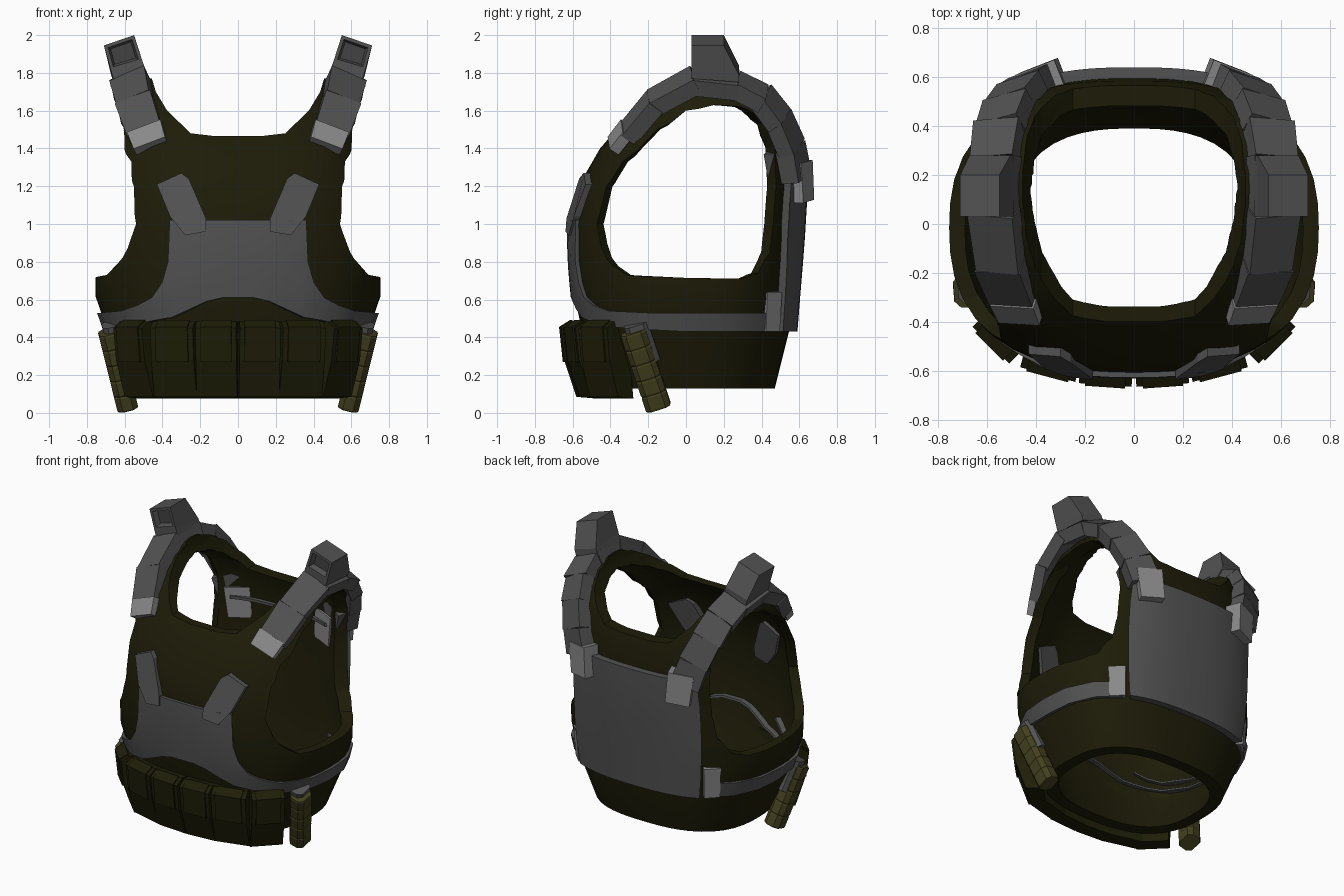
import bpy, bmesh
from math import sin, cos, radians
from mathutils import Vector as V

cube = bpy.data.objects.get("Cube")
if cube:
    bpy.data.objects.remove(cube, do_unlink=True)


def material(name, r, g, b):
    m = bpy.data.materials.new(name)
    m.use_nodes = True
    m.diffuse_color = (r, g, b, 1)
    bsdf = next(n for n in m.node_tree.nodes if n.type == 'BSDF_PRINCIPLED')
    bsdf.inputs["Base Color"].default_value = (r, g, b, 1)
    bsdf.inputs["Roughness"].default_value = 0.8
    return m


FABRIC = material("dark olive fabric", .0125, .0115, .0025)
POUCH = material("pouch olive", .013, .0125, .0025)
MAG = material("magazine olive", .056, .052, .013)
GREY = material("plate grey", .085, .085, .085)
DARK = material("recess grey", .055, .055, .055)
LIGHT = material("clip light grey", .25, .25, .25)


def loft(name, loops, mat, mirror=False, smooth=0):
    """Skin a list of equal loops and cap both ends."""
    bm = bmesh.new()
    rows = [[bm.verts.new(p) for p in loop] for loop in loops]
    n = len(rows[0])
    for a, b in zip(rows, rows[1:]):
        for i in range(n):
            j = (i + 1) % n
            bm.faces.new((a[i], a[j], b[j], b[i]))
    bm.faces.new(rows[0])
    bm.faces.new(rows[-1])
    bmesh.ops.recalc_face_normals(bm, faces=bm.faces)
    me = bpy.data.meshes.new(name)
    bm.to_mesh(me)
    bm.free()
    ob = bpy.data.objects.new(name, me)
    bpy.context.collection.objects.link(ob)
    me.materials.append(mat)
    if mirror:
        mod = ob.modifiers.new("mirror", 'MIRROR')
        mod.use_mirror_merge = False
    if smooth:
        shade(ob, smooth)
    return ob


def select(ob):
    bpy.ops.object.select_all(action='DESELECT')
    ob.select_set(True)
    bpy.context.view_layer.objects.active = ob


def shade(ob, degrees):
    select(ob)
    bpy.ops.object.shade_smooth_by_angle(angle=radians(degrees))


# Torso sections: height, half width, front y, back y, squareness
LEVELS = [(.13, .565, -.47, .47, 2.6), (.43, .69, -.55, .545, 2.6), (.62, .755, -.59, .56, 2.5),
          (.8, .755, -.605, .575, 2.5), (1.0, .73, -.61, .59, 2.5), (1.2, .705, -.57, .6, 2.6),
          (1.4, .66, -.455, .585, 2.9), (1.55, .625, -.325, .54, 3.2), (1.65, .6, -.2, .47, 3.4),
          (1.72, .54, -.09, .38, 3.4), (1.77, .47, .02, .27, 3.4)]


def section(z):
    for a, b in zip(LEVELS, LEVELS[1:]):
        if z <= b[0]:
            break
    t = max(0, min(1, (z - a[0]) / (b[0] - a[0])))
    return [p + (q - p) * t for p, q in zip(a, b)][1:]


def hull(deg, z, off=0, drop=0):
    """Point on the torso; 0 degrees is the front, 90 the left side."""
    X, yf, yb, n = section(z)
    s, c = sin(radians(deg)), cos(radians(deg))
    r = (abs(s / (X + off)) ** n + abs(c / ((yb - yf) / 2 + off)) ** n) ** (-1 / n)
    return V((r * s, (yf + yb) / 2 - r * c, z - drop))


def front(x, z, off):
    X, yf, yb, n = section(z)
    return V((x, (yf + yb) / 2 - (yb - yf) / 2 * (1 - (abs(x) / X) ** n) ** (1 / n) - off, z))


# Vest shell, its wall thicker at the back and hem
ring = [i * 7.5 for i in range(48)]
inner = [[hull(d, l[0], -.08 if l[0] < .2 else -.065 + .015 * cos(radians(d)),
               .08 * max(0, (l[0] - 1.45) / .32)) for d in ring] for l in reversed(LEVELS)]
outer = [[hull(d, l[0]) for d in ring] for l in LEVELS]
vest = loft("vest_shell", inner + outer, FABRIC)

# Arm holes and neck opening
ARM = [(-.41, 1), (-.36, 1.2), (-.28, 1.33), (-.12, 1.5), (0, 1.6), (.12, 1.63), (.24, 1.62),
       (.36, 1.53), (.42, 1.4), (.43, 1.2), (.41, 1), (.38, .85), (.3, .74), (.22, .71),
       (0, .715), (-.22, .73), (-.33, .82)]
cutters = [loft("arm_cutter", [[(side * x, .01 + (y - .01) * s, z) for y, z in ARM]
                               for x, s in ((.2, 1), (.45, 1), (.9, 1.75))], FABRIC) for side in (1, -1)]
NECK = [(.12, 1.465), (.25, 1.48), (.375, 1.6), (.435, 1.7), (.465, 1.8), (.465, 2.2)]
outline = NECK + [(-x, z) for x, z in reversed(NECK)]
cutters.append(loft("neck_cutter", [[(x, y, z) for x, z in outline] for y in (-1, 1)], FABRIC))
for c in cutters:
    c.hide_render = True
    mod = vest.modifiers.new("cut", 'BOOLEAN')
    mod.object, mod.solver = c, 'EXACT'
    select(vest)
    bpy.ops.object.modifier_apply(modifier=mod.name)
    bpy.data.objects.remove(c, do_unlink=True)
shade(vest, 32)


def wrap(name, cols, out, back, mat):
    """Plate that hugs the torso; each column is angle, bottom, top."""
    loops = []
    for d, lo, hi in cols:
        zs = [lo + (hi - lo) * i / 5 for i in range(6)]
        loops.append([hull(d, z, out) for z in zs] + [hull(d, z, back) for z in reversed(zs)])
    return loft(name, loops, mat, smooth=32)


# Front plate running into the side belt, with its seams inside the vest
half = [(8, .61, 1.02), (16, .59, 1.02), (24, .55, 1.02), (32, .51, 1.02), (33, .505, .8),
        (36, .5, .69), (41, .49, .61), (48, .475, .57), (57, .455, .54), (75, .44, .53),
        (90, .43, .53), (105, .43, .53), (120, .43, .53), (134, .43, .53)]
belt = [(-d, a, b) for d, a, b in reversed(half)] + [(0, .61, 1.02)] + half
wrap("front_plate_and_belt", belt, .022, -.02, GREY)
wrap("belt_lower_seam", [(d, a, a + .015) for d, a, b in belt], -.04, -.085, GREY)
for s in (1, -1):
    wrap("belt_upper_seam", [(s * d, b - .015, b) for d, a, b in half if d > 40], -.04, -.085, GREY)

# Back plate and its inner lip
back = range(138, 223, 4)
wrap("back_plate", [(d, .43, 1.27) for d in back], .045, -.02, GREY)
wrap("back_plate_inner_lip", [(d, 1.25, 1.27) for d in back], -.06, -.105, GREY)

# Slanted chest tabs, stitched through the shell
TAB = [(.43, 1.21), (.3, 1.27), (.26, 1.24), (.17, 1.03), (.17, .96), (.28, .94), (.36, 1.04)]
loft("chest_tab", [[front(x, z, o) for x, z in TAB] for o in (-.085, .035)], GREY, True)


def pad(name, p, q, hint, w, t, mat):
    """Block laid along p-q with its outer face on that line."""
    p, q = V(p), V(q)
    along = (q - p).normalized()
    lat = V(hint)
    lat = (lat - along * lat.dot(along)).normalized()
    out = lat.cross(along)
    if out.dot((p + q) / 2 - V((0, .1, 1))) < 0:
        out.negate()
    loops = []
    for e, k in ((p, .94), (q, 1)):
        a, b = e + lat * w * k / 2, e - lat * w * k / 2
        loops.append([a, b, b - out * t, a - out * t])
    return loft(name, loops, mat, True)


# Shoulder strap armour; the last back pad and clip reach through the shell
PATH = [(.5, -.345, 1.5), (.56, -.2, 1.675), (.59, .03, 1.8), (.585, .28, 1.775),
        (.565, .43, 1.7), (.53, .53, 1.57), (.475, .6, 1.41), (.425, .63, 1.25)]
FRONT_LAT, BACK_LAT = (.9, 0, -.42), (.9, -.35, -.25)
for i, (p, q) in enumerate(zip(PATH, PATH[1:])):
    pad("shoulder_pad", p, q, FRONT_LAT if i < 4 else BACK_LAT, .2, .17 if i > 5 else .09, GREY)
pad("strap_front_clip", (.47, -.41, 1.43), (.5, -.34, 1.52), FRONT_LAT, .19, .06, LIGHT)
pad("strap_back_clip", (.385, .65, 1.12), (.405, .64, 1.33), (.9, -.35, -.1), .17, .19, LIGHT)
pad("belt_back_clip", (.525, .46, .43), (.535, .47, .64), (.7, -.7, 0), .11, .08, LIGHT)

# Shoulder box with recessed front
box = loft("shoulder_box", [
    [(.49, .03, 1.82), (.66, .03, 1.77), (.66, .28, 1.75), (.49, .28, 1.8)],
    [(.505, .03, 1.86), (.672, .03, 1.81), (.672, .28, 1.79), (.505, .28, 1.84)],
    [(.55, .03, 2), (.71, .03, 1.945), (.71, .2, 1.945), (.55, .2, 2)]], GREY, True)
box.data.materials.append(DARK)
bm = bmesh.new()
bm.from_mesh(box.data)
bm.normal_update()
face = max((f for f in bm.faces if f.normal.y < -.9), key=lambda f: f.calc_area())
bmesh.ops.inset_region(bm, faces=[face], thickness=.025)
bmesh.ops.inset_region(bm, faces=[face], thickness=.015, depth=-.04)
face.material_index = 1
bm.to_mesh(box.data)
bm.free()

# Front pouches with flaps
BODY = [(0, .45), (.02, .28), (.085, .085), (.2, .075), (.15, .48), (.05, .485)]
FLAP = [(-.009, .455), (.011, .27), (.035, .27), (.06, .47), (.05, .492)]


def pouch(name, a, b, profile, shrink):
    a, b = V(a), V(b)
    inward = V((a.y - b.y, b.x - a.x, 0)).normalized()
    if inward.y < 0:
        inward.negate()
    a, b = a.lerp(b, shrink), b.lerp(a, shrink)
    loft(name, [[e + inward * d + V((0, 0, z)) for d, z in profile] for e in (a, b)], POUCH, True)


for a, b in (((.01, -.665, 0), (.225, -.65, 0)), ((.24, -.645, 0), (.465, -.585, 0)),
             ((.51, -.57, 0), (.66, -.42, 0))):
    pouch("pouch", a, b, BODY, 0)
    pouch("pouch_flap", a, b, FLAP, .12)

# Side magazines: ribbed, leaning inward and back, on a holder that shows above them
OCT = [(1, .5), (.6, 1), (-.6, 1), (-1, .5), (-1, -.5), (-.6, -1), (.6, -1), (1, -.5)]
TOP, BOTTOM = V((.685, -.28, .43)), V((.585, -.145, .027))
axis = (BOTTOM - TOP).normalized()
across = (V((0, 1, 0)) - axis * axis.y).normalized()
side = axis.cross(across)


def ring_at(t, k, shift=V((0, 0, 0))):
    c = TOP.lerp(BOTTOM, t) + shift
    return [c + across * u * .068 * k + side * v * .056 * k for u, v in OCT]


ribs = []
for i in range(5):
    ribs += [ring_at(i / 5, .94), ring_at(i / 5 + .02, 1), ring_at(i / 5 + .18, 1)]
loft("side_magazine", ribs + [ring_at(1, .94)], MAG, True)
loft("magazine_holder", [ring_at(t, .95, V((-.025, .025, .01))) for t in (-.08, .42)], GREY, True)
